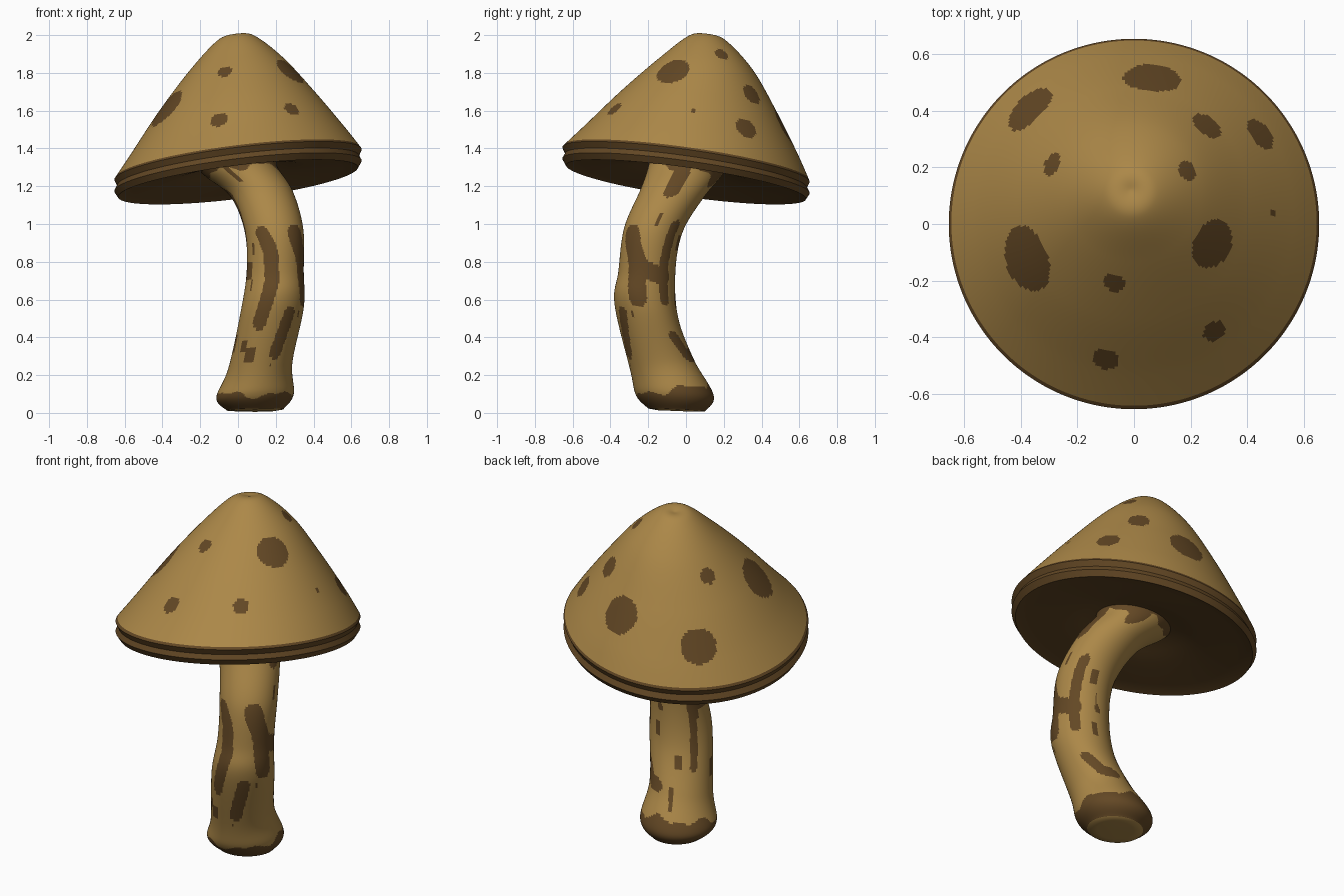
import bpy, bmesh, math
from mathutils import Vector

if "Cube" in bpy.data.objects:
    bpy.data.objects.remove(bpy.data.objects["Cube"])


def material(name, color):
    m = bpy.data.materials.new(name)
    m.diffuse_color = (*color, 1)
    m.use_nodes = True
    m.node_tree.nodes["Principled BSDF"].inputs["Base Color"].default_value = m.diffuse_color
    return m


TAN = material("tan", (0.413, 0.246, 0.065))
BROWN = material("dark brown", (0.125, 0.064, 0.018))


def spline(rings, n):
    """Smoothly interpolated rings, n steps per gap."""
    p = [rings[0]] + rings + [rings[-1]]
    out = []
    for i in range(1, len(p) - 2):
        for k in range(n):
            t = k / n
            out.append(tuple(
                0.5 * (2 * b + (c - a) * t + (2 * a - 5 * b + 4 * c - d) * t * t
                       + (3 * b - a - 3 * c + d) * t ** 3)
                for a, b, c, d in zip(*p[i - 1:i + 3])))
    return out + [rings[-1]]


def loft(name, rings, segs, rule, angle):
    """Rings are (x, y, z, radius, slope_x, slope_y); rule(ring, angle, point) -> is brown."""
    bm = bmesh.new()
    rows = []
    for x, y, z, r, sx, sy in rings:
        row = []
        for k in range(segs):
            a = 2 * math.pi * k / segs
            dx, dy = r * math.cos(a), r * math.sin(a)
            row.append(bm.verts.new((x + dx, y + dy, z + sx * dx + sy * dy)))
        rows.append(row)
    for i in range(len(rows) - 1):
        for k in range(segs):
            j = (k + 1) % segs
            f = bm.faces.new((rows[i][k], rows[i][j], rows[i + 1][j], rows[i + 1][k]))
            a = 360 * (k + 0.5) / segs
            f.material_index = int(rule(i, a, f.calc_center_median()))
    bmesh.ops.remove_doubles(bm, verts=rows[0] + rows[-1], dist=1e-5)
    bmesh.ops.recalc_face_normals(bm, faces=bm.faces)
    mesh = bpy.data.meshes.new(name)
    bm.to_mesh(mesh)
    bm.free()
    ob = bpy.data.objects.new(name, mesh)
    bpy.context.collection.objects.link(ob)
    mesh.materials.append(TAN)
    mesh.materials.append(BROWN)
    bpy.ops.object.select_all(action='DESELECT')
    ob.select_set(True)
    bpy.context.view_layer.objects.active = ob
    bpy.ops.object.shade_smooth_by_angle(angle=math.radians(angle))
    return ob


# Cap: leaning bell, notched rim and shallow underside
SX, SY = 0.123, -0.14
bell = spline([(x, y, z, r, SX, SY) for x, y, z, r in [
    (-0.01, 0.12, 1.994, 0), (-0.01, 0.115, 1.988, 0.09), (-0.005, 0.11, 1.85, 0.243),
    (-0.005, 0.07, 1.645, 0.413), (0, 0.03, 1.44, 0.565), (0, 0, 1.315, 0.655)]], 18)
rim = [(0, 0, z, r, SX, SY) for z, r in [(1.283, 0.64), (1.255, 0.655), (1.222, 0.635)]]
under = spline([(x, 0, z, r, SX, SY) for x, z, r in [
    (0, 1.232, 0.6), (0, 1.265, 0.35), (0.01, 1.30, 0.2), (0.01, 1.33, 0)]], 4)

# Spots on the cap, as seen from the top: x, y, radius
SPOTS = [(-0.37, 0.41, 0.098), (0.065, 0.52, 0.104), (-0.29, 0.21, 0.043), (0.26, 0.35, 0.058),
         (0.45, 0.32, 0.06), (0.19, 0.19, 0.038), (0.49, 0.035, 0.012), (0.28, -0.07, 0.09),
         (-0.385, -0.125, 0.12), (-0.07, -0.21, 0.04), (0.285, -0.38, 0.042), (-0.10, -0.48, 0.048)]


def on_bell(x, y):
    """Nearest bell surface point to a top-view position."""
    best = None
    for cx, cy, z, r, sx, sy in bell:
        dx, dy = x - cx, y - cy
        miss = abs(math.hypot(dx, dy) - r)
        if best is None or miss < best[0]:
            best = (miss, Vector((x, y, z + sx * dx + sy * dy)))
    return best[1]


spots = [(on_bell(x, y), r) for x, y, r in SPOTS]
rim_start = len(bell) - 4


def cap_rule(i, a, p):
    return i >= rim_start or any((p - c).length < r for c, r in spots)


loft("cap", bell + rim + under, 300, cap_rule, 50)

# Stem: bent stalk with a bulb foot and a flared top
foot = [(0.09, -0.05, 0.015, 0, 0, 0), (0.09, -0.05, 0.01, 0.1, 0, -0.04)]
stalk = spline([
    (0.09, -0.05, 0.016, 0.15, 0.02, -0.05), (0.09, -0.058, 0.09, 0.205, 0.05, 0),
    (0.118, -0.125, 0.25, 0.17, 0.1, 0.15), (0.18, -0.21, 0.54, 0.168, 0.1, -0.2),
    (0.197, -0.207, 0.75, 0.151, 0, 0), (0.19, -0.172, 0.97, 0.155, 0.05, -0.07),
    (0.125, -0.075, 1.16, 0.165, 0.08, -0.15), (0.02, -0.01, 1.275, 0.19, 0.12, -0.16),
    (0.0, 0.0, 1.32, 0.21, 0.12, -0.15)], 18)
stem_rings = foot + stalk

# Streaks on the stem: half width, then (angle, height) points; -90 is the front
STREAKS = [
    (0.04, [(-115, 0.95), (-100, 0.85), (-96, 0.7), (-108, 0.48)]),
    (0.035, [(-53, 0.53), (-68, 0.32)]),
    (0.05, [(-45, 0.95), (-23, 0.8), (-14, 0.61)]),
    (0.045, [(-23, 0.78), (35, 0.72)]),
    (0.03, [(43, 0.99), (35, 0.75), (40, 0.6)]),
    (0.035, [(41, 0.4), (55, 0.31), (75, 0.3)]),
    (0.04, [(0, 1.3), (0, 1.18)]),
    (0.045, [(60, 1.3), (70, 1.24)]),
    (0.022, [(146, 0.95), (152, 0.65), (148, 0.4)]),
    (0.035, [(187, 1.15), (180, 0.9)]),
    (0.016, [(85, 0.73), (86, 0.71)]),
    (0.012, [(105, 0.3), (107, 0.2)]),
    (0.018, [(195, 0.4), (195, 0.34)]),
]


def near_streak(a, z, r):
    for w, pts in STREAKS:
        for (a0, z0), (a1, z1) in zip(pts, pts[1:]):
            to_u = lambda b: math.radians((b - a + 180) % 360 - 180) * r
            p, q = Vector((to_u(a0), z0 - z)), Vector((to_u(a1), z1 - z))
            d = q - p
            t = max(0, min(1, -p.dot(d) / d.length_squared))
            if (p + d * t).length < w:
                return True
    return False


def stem_rule(i, a, p):
    if i < len(foot):
        return False
    cx, cy, cz, r = stem_rings[i][:4]
    wave = 0.014 * math.sin(math.radians(5 * a)) + 0.008 * math.sin(math.radians(9 * a + 40))
    if p.z < 0.125 + 0.16 * (p.y + 0.06) + wave:
        return True
    if cz > 1.272 + wave:
        return True
    return near_streak(a, p.z, r)


loft("stem", stem_rings, 160, stem_rule, 60)
